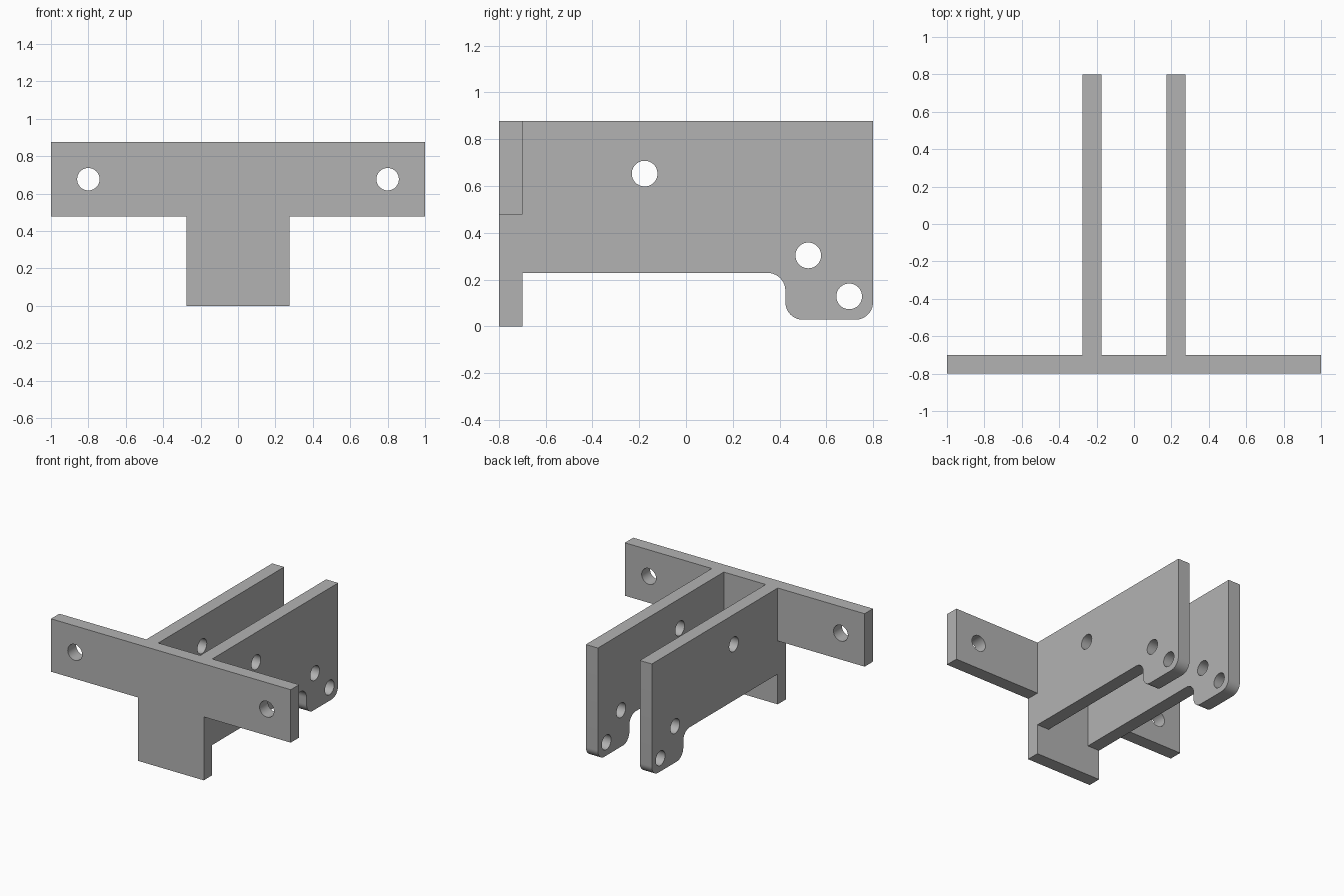
import bpy, bmesh, math
from mathutils import Vector

cube = bpy.data.objects.get("Cube")
if cube:
    bpy.data.objects.remove(cube, do_unlink=True)

grey = bpy.data.materials.new("plain grey")
grey.use_nodes = True
colour = (0.45, 0.45, 0.45, 1)
grey.diffuse_color = colour
grey.node_tree.nodes["Principled BSDF"].inputs["Base Color"].default_value = colour


def arc(centre, radius, start, end, steps=10):
    """Points along an arc, angles in degrees."""
    angles = [math.radians(start + (end - start) * i / steps) for i in range(steps + 1)]
    return [(centre[0] + radius * math.cos(a), centre[1] + radius * math.sin(a)) for a in angles]


def plate(name, outline, holes, radius, place, thickness):
    """Flat plate with round holes, pushed out along the thickness vector."""
    bm = bmesh.new()
    loops = [outline] + [arc(h, radius, 0, 360, 40)[:-1] for h in holes]
    edges = []
    for loop in loops:
        verts = [bm.verts.new(place(*p)) for p in loop]
        edges += [bm.edges.new((v, verts[i - 1])) for i, v in enumerate(verts)]
    thickness = Vector(thickness)
    bmesh.ops.triangle_fill(bm, use_beauty=True, edges=edges, normal=thickness.normalized())
    pushed = bmesh.ops.extrude_face_region(bm, geom=bm.faces[:], use_keep_orig=True)["geom"]
    moved = [g for g in pushed if isinstance(g, bmesh.types.BMVert)]
    bmesh.ops.translate(bm, verts=moved, vec=thickness)
    bmesh.ops.recalc_face_normals(bm, faces=bm.faces[:])
    mesh = bpy.data.meshes.new(name)
    bm.to_mesh(mesh)
    bm.free()
    mesh.materials.append(grey)
    obj = bpy.data.objects.new(name, mesh)
    bpy.context.collection.objects.link(obj)
    bpy.ops.object.select_all(action='DESELECT')
    obj.select_set(True)
    bpy.context.view_layer.objects.active = obj
    bpy.ops.object.shade_smooth_by_angle(angle=math.radians(30))


top, back, front = 0.877, 0.8, -0.8
t = 0.1          # plate thickness
half_stem = 0.275
arm_low = 0.478

# T-shaped mounting plate across the front
right_half = [(half_stem, 0), (half_stem, arm_low), (1, arm_low), (1, top)]
tee = right_half + [(-x, z) for x, z in reversed(right_half)]
plate("front_plate", tee, [(-0.8, 0.677), (0.8, 0.677)], 0.06,
      lambda x, z: (x, front, z), (0, t, 0))

# Two parallel side plates with a rounded lug at the back
r, belly, lug_front, lug_low = 0.075, 0.228, 0.425, 0.028
side = [(front + t, top), (front + t, belly)]
side += arc((lug_front - r, belly - r), r, 90, 0)
side += arc((lug_front + r, lug_low + r), r, 180, 270)
side += arc((back - r, lug_low + r), r, 270, 360)
side += [(back, top)]
pin_holes = [(-0.177, 0.653), (0.523, 0.303), (0.698, 0.128)]
for name, x in (("left_side_plate", half_stem - t), ("right_side_plate", -half_stem)):
    plate(name, side, pin_holes, 0.055, lambda y, z: (x, y, z), (t, 0, 0))
